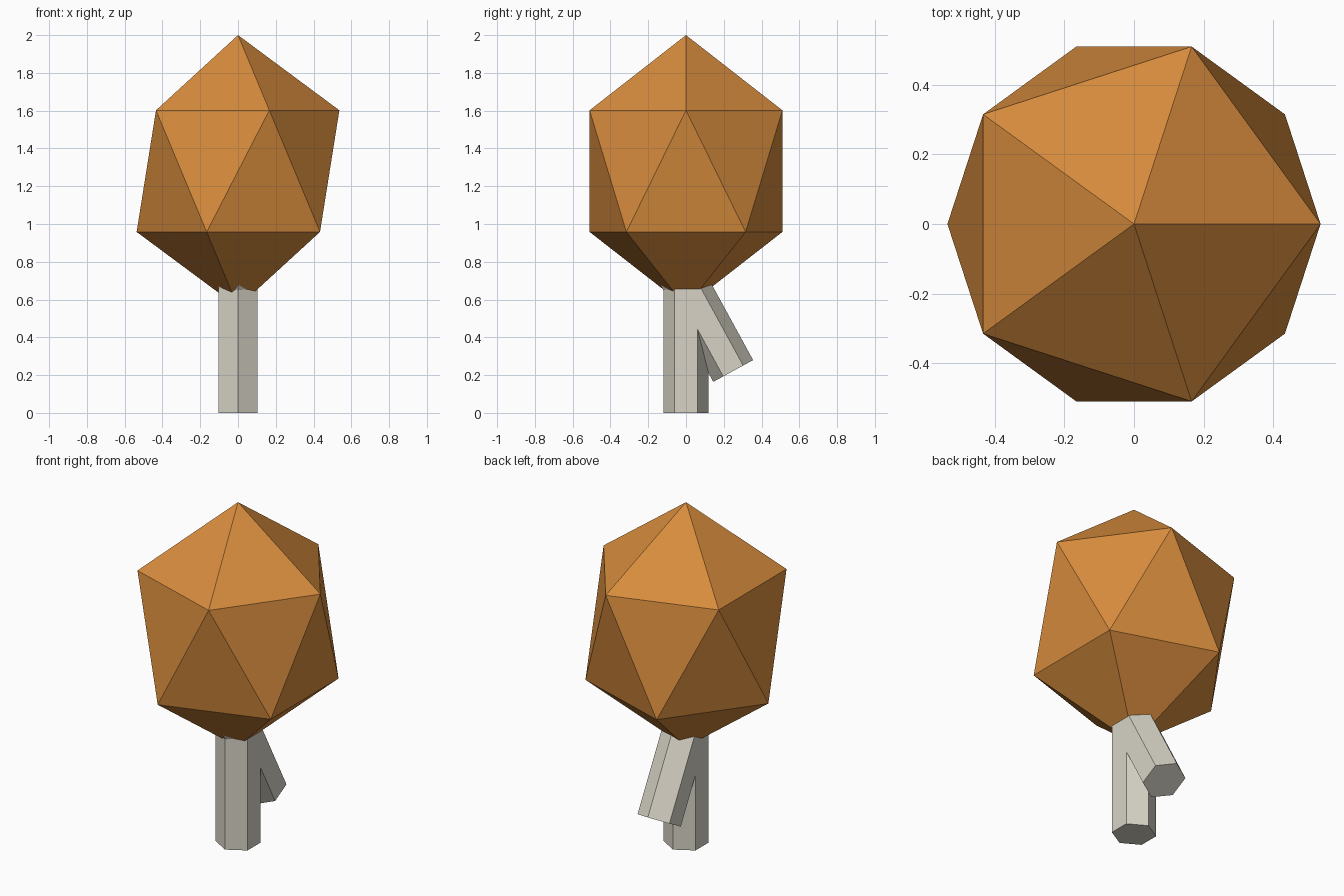
import bpy
import math
from mathutils import Vector

if "Cube" in bpy.data.objects:
    bpy.data.objects.remove(bpy.data.objects["Cube"])


def material(name, color):
    mat = bpy.data.materials.new(name)
    mat.diffuse_color = (*color, 1)
    mat.use_nodes = True
    mat.node_tree.nodes["Principled BSDF"].inputs["Base Color"].default_value = mat.diffuse_color
    return mat


orange = material("autumn_orange", (0.68, 0.262, 0.047))
bark = material("pale_bark", (0.68, 0.65, 0.56))


def log(name, base, length, tilt):
    """Six-sided log starting at base, leaning about the x axis."""
    axis = Vector((0, -math.sin(tilt), math.cos(tilt)))
    bpy.ops.mesh.primitive_cylinder_add(
        vertices=6, radius=0.12, depth=length,
        location=Vector(base) + axis * length / 2, rotation=(tilt, 0, 0))
    obj = bpy.context.object
    obj.name = name
    obj.data.materials.append(bark)


# trunk and the drooping side branch, both ending inside the crown
log("trunk", (0, 0, 0), 0.8, 0)
log("branch", (0, 0.25, 0.222), 0.6, 0.5)

# crown: a stretched icosahedron
bpy.ops.mesh.primitive_ico_sphere_add(subdivisions=1, radius=1, location=(0, 0, 1.28))
crown = bpy.context.object
crown.name = "crown"
crown.scale = (0.6, 0.6, 0.72)
crown.data.materials.append(orange)
